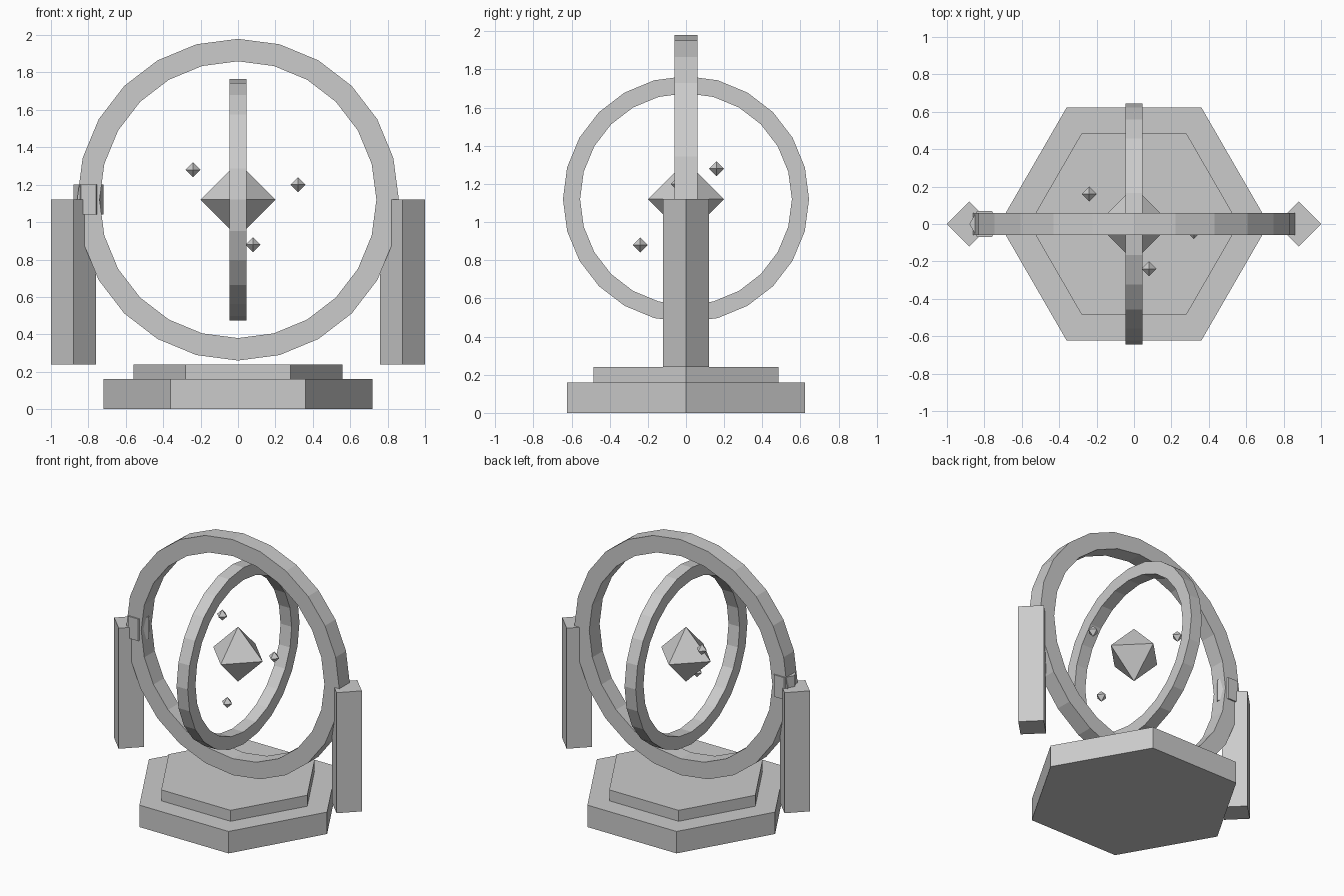
import bpy, bmesh
from math import cos, sin, tau
from mathutils import Vector

if "Cube" in bpy.data.objects:
    bpy.data.objects.remove(bpy.data.objects["Cube"])


def finish(name, bm):
    bmesh.ops.recalc_face_normals(bm, faces=bm.faces)
    mesh = bpy.data.meshes.new(name)
    bm.to_mesh(mesh)
    bm.free()
    obj = bpy.data.objects.new(name, mesh)
    bpy.context.collection.objects.link(obj)
    return obj


def prism(name, sides, radius, x, z0, z1):
    """Upright prism with its first corner pointing along +x."""
    bm = bmesh.new()
    angles = [tau * i / sides for i in range(sides)]
    base = bm.faces.new([bm.verts.new((x + radius * cos(a), radius * sin(a), z0)) for a in angles])
    top = bmesh.ops.extrude_face_region(bm, geom=[base], use_keep_orig=True)
    moved = [g for g in top["geom"] if isinstance(g, bmesh.types.BMVert)]
    bmesh.ops.translate(bm, verts=moved, vec=(0, 0, z1 - z0))
    return finish(name, bm)


def ring(name, radius, half, across, axis, sides=24):
    """Square-section hoop standing upright around the given horizontal axis."""
    bm = bmesh.new()
    across, axis, up = Vector(across), Vector(axis), Vector((0, 0, 1))
    centre = Vector((0, 0, HUB_Z))
    loops = []
    for i in range(sides):
        out = across * cos(tau * i / sides) + up * sin(tau * i / sides)
        loops.append([bm.verts.new(centre + out * (radius + half * r) + axis * half * t)
                      for r, t in ((-1, -1), (1, -1), (1, 1), (-1, 1))])
    for i in range(sides):
        a, b = loops[i], loops[(i + 1) % sides]
        for j in range(4):
            k = (j + 1) % 4
            bm.faces.new((a[j], a[k], b[k], b[j]))
    return finish(name, bm)


def octahedron(name, radius, location):
    bm = bmesh.new()
    for axis in range(3):
        for sign in (-1, 1):
            co = Vector()
            co[axis] = sign * radius
            bm.verts.new(co)
    bmesh.ops.convex_hull(bm, input=bm.verts)
    finish(name, bm).location = location


HUB_Z = 1.12

# Stepped hexagonal base
prism("base_lower", 6, 0.72, 0, 0, 0.16)
prism("base_upper", 6, 0.56, 0, 0.16, 0.24)

# Diamond-section posts
for side, x in (("left", -0.88), ("right", 0.88)):
    prism(f"post_{side}", 4, 0.12, x, 0.24, HUB_Z)

# Hexagonal pivot, on the left only
prism("pivot", 6, 0.08, -0.8, HUB_Z - 0.08, HUB_Z + 0.08)

# Crossed rings
ring("outer_ring", 0.8, 0.06, (1, 0, 0), (0, 1, 0))
ring("inner_ring", 0.6, 0.045, (0, 1, 0), (1, 0, 0))

# Central crystal and floating shards
octahedron("crystal", 0.2, (0, 0, HUB_Z))
for i, loc in enumerate([(-0.24, 0.16, 1.28), (0.32, -0.04, 1.2), (0.08, -0.24, 0.88)]):
    octahedron(f"shard_{i + 1}", 0.04, loc)
